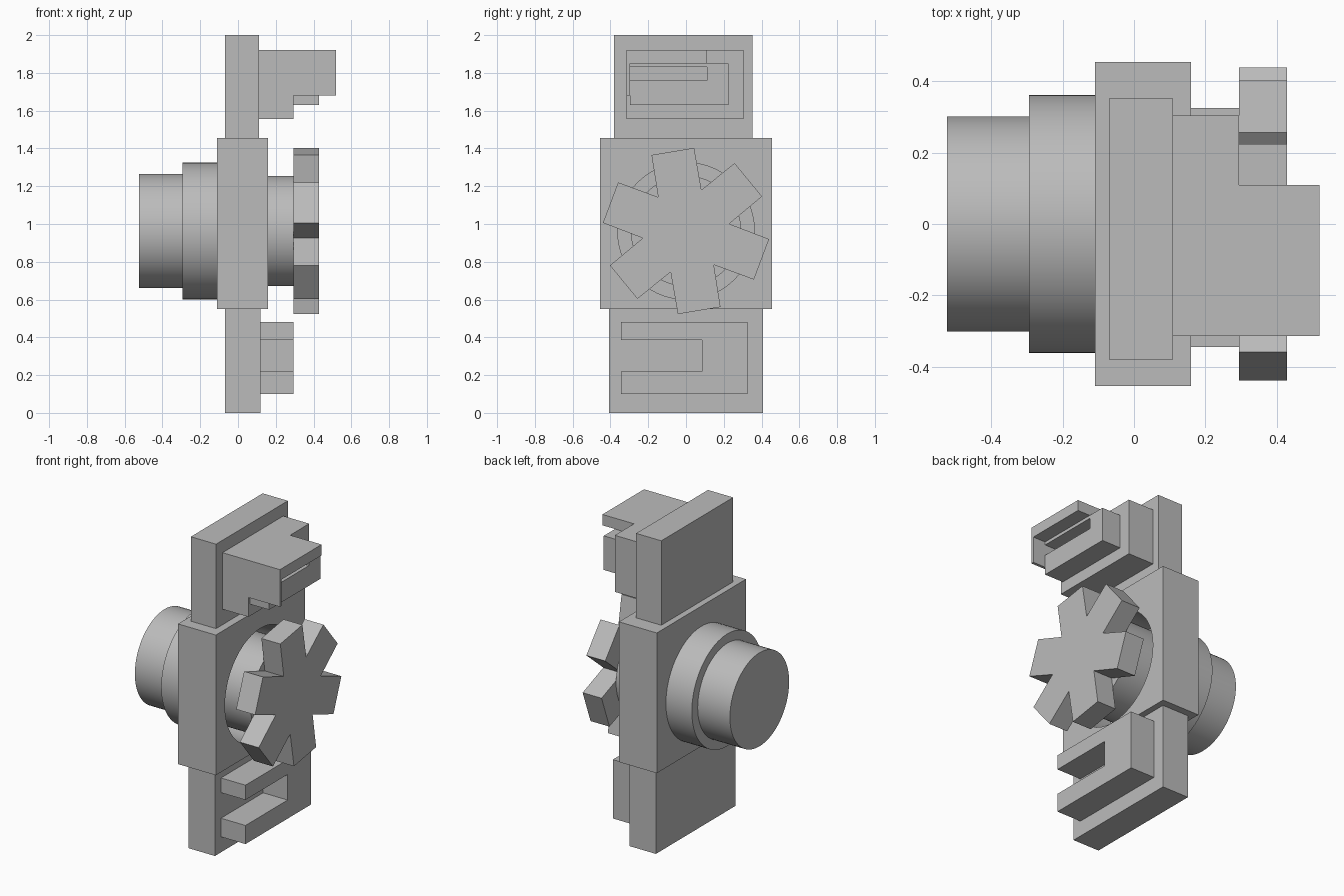
import bpy
import bmesh
from math import cos, sin, radians, tau

cube = bpy.data.objects.get("Cube")
if cube:
    bpy.data.objects.remove(cube, do_unlink=True)

grey = bpy.data.materials.new("plain_grey")
grey.use_nodes = True
COLOUR = (0.5, 0.5, 0.5, 1)
grey.diffuse_color = COLOUR
grey.node_tree.nodes["Principled BSDF"].inputs["Base Color"].default_value = COLOUR

AXIS_Z = 0.963  # height of the shaft axis


def prism(name, profile, x0, x1, smooth=False):
    """Extrude a closed (y, z) profile from x0 to x1."""
    bm = bmesh.new()
    face = bm.faces.new([bm.verts.new((x0, y, z)) for y, z in profile])
    ext = bmesh.ops.extrude_face_region(bm, geom=[face])
    moved = [v for v in ext["geom"] if isinstance(v, bmesh.types.BMVert)]
    bmesh.ops.translate(bm, verts=moved, vec=(x1 - x0, 0, 0))
    bmesh.ops.recalc_face_normals(bm, faces=bm.faces)
    mesh = bpy.data.meshes.new(name)
    bm.to_mesh(mesh)
    bm.free()
    mesh.materials.append(grey)
    obj = bpy.data.objects.new(name, mesh)
    bpy.context.collection.objects.link(obj)
    if smooth:
        bpy.ops.object.select_all(action="DESELECT")
        obj.select_set(True)
        bpy.context.view_layer.objects.active = obj
        bpy.ops.object.shade_smooth_by_angle(angle=radians(30))
    return obj


def box(name, x0, x1, y0, y1, z0, z1):
    return prism(name, [(y0, z0), (y1, z0), (y1, z1), (y0, z1)], x0, x1)


def polar(radius, angle):
    return radius * cos(angle), AXIS_Z + radius * sin(angle)


def cylinder(name, radius, x0, x1):
    return prism(name, [polar(radius, tau * i / 72) for i in range(72)], x0, x1, True)


def slotted(name, x0, x1, y0, y1, z0, z1, slot_y, slot_z0, slot_z1):
    """Block with a slot open towards the front."""
    return prism(name, [(y0, z0), (y1, z0), (y1, z1), (y0, z1), (y0, slot_z1),
                        (slot_y, slot_z1), (slot_y, slot_z0), (y0, slot_z0)], x0, x1)


# Central block with a round bore
block = box("central_block", -0.11, 0.16, -0.455, 0.455, 0.55, 1.455)
cutter = cylinder("bore_cutter", 0.362, -0.2, 0.3)
cutter.hide_render = True
bore = block.modifiers.new("bore", "BOOLEAN")
bore.operation = "DIFFERENCE"
bore.solver = "EXACT"
bore.object = cutter
bpy.ops.object.select_all(action="DESELECT")
block.select_set(True)
bpy.context.view_layer.objects.active = block
bpy.ops.object.modifier_apply(modifier=bore.name)
bpy.data.objects.remove(cutter, do_unlink=True)
bpy.ops.object.shade_smooth_by_angle(angle=radians(30))

# Stepped drum and shaft along the axis
cylinder("large_drum", 0.362, -0.295, -0.11)
cylinder("small_drum", 0.302, -0.525, -0.295)
cylinder("shaft", 0.292, -0.11, 0.295)

# Six-armed wheel
star = []
for i in range(6):
    centre = radians(39.4 + 60 * i)
    for radius, offset in ((0.442, -15), (0.442, 15), (0.232, 30)):
        star.append(polar(radius, centre + radians(offset)))
prism("star_wheel", star, 0.295, 0.43)

# Lower slab and its slotted clip
box("lower_slab", -0.07, 0.12, -0.407, 0.407, 0, 0.55)
slotted("lower_clip", 0.12, 0.295, -0.345, 0.325, 0.1, 0.48, 0.085, 0.22, 0.385)

# Upper slab and bracket
box("upper_slab", -0.07, 0.11, -0.381, 0.352, 1.455, 2)
box("bracket_base", 0.11, 0.295, -0.315, 0.305, 1.555, 1.92)
slotted("bracket_clip", 0.295, 0.43, -0.297, 0.225, 1.63, 1.85, 0.11, 1.76, 1.83)

# Hood: top plate and front cheek over the bracket clip
box("hood_top", 0.295, 0.52, -0.315, 0.11, 1.85, 1.92)
box("hood_cheek", 0.295, 0.52, -0.315, -0.297, 1.68, 1.85)
